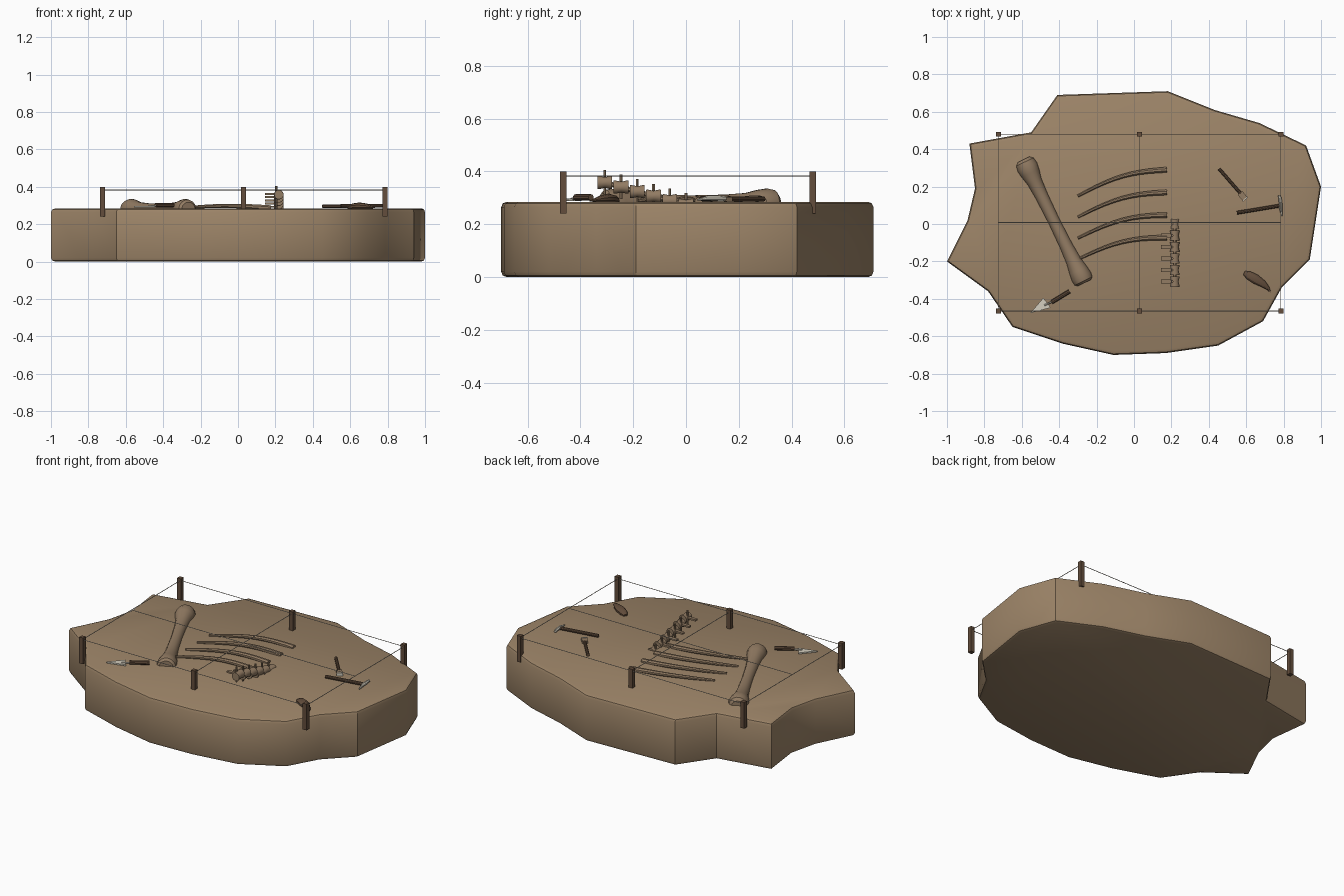
import bpy, bmesh, math
from mathutils import Vector, Matrix

if "Cube" in bpy.data.objects:
    bpy.data.objects.remove(bpy.data.objects["Cube"], do_unlink=True)

TOP = 0.285


def material(name, rgb):
    m = bpy.data.materials.new(name)
    m.use_nodes = True
    m.diffuse_color = (*rgb, 1)
    m.node_tree.nodes["Principled BSDF"].inputs["Base Color"].default_value = (*rgb, 1)
    return m


EARTH = material("earth", (0.34, 0.235, 0.14))
BONE = material("old_bone", (0.29, 0.20, 0.125))
WOOD = material("dark_wood", (0.125, 0.075, 0.045))
STEEL = material("pale_steel", (0.66, 0.62, 0.52))
STRING = material("pale_string", (0.55, 0.50, 0.42))


def finish(name, bm, mat, smooth=True):
    bmesh.ops.recalc_face_normals(bm, faces=bm.faces)
    mesh = bpy.data.meshes.new(name)
    bm.to_mesh(mesh)
    bm.free()
    obj = bpy.data.objects.new(name, mesh)
    bpy.context.collection.objects.link(obj)
    mesh.materials.append(mat)
    if smooth:
        bpy.ops.object.select_all(action='DESELECT')
        obj.select_set(True)
        bpy.context.view_layer.objects.active = obj
        bpy.ops.object.shade_smooth_by_angle(angle=math.radians(30))
    return obj


def tube(bm, path, radii, sides=12, flat=1.0):
    """Sweep a round section along a path; flat squashes it in height."""
    pts = [Vector(p) for p in path]
    rings = []
    for i, p in enumerate(pts):
        t = (pts[min(i + 1, len(pts) - 1)] - pts[max(i - 1, 0)]).normalized()
        ref = Vector((0, 0, 1)) if abs(t.z) < 0.9 else Vector((1, 0, 0))
        u = t.cross(ref).normalized()
        w = u.cross(t) * flat
        angles = [math.tau * (k + 0.5) / sides for k in range(sides)]
        rings.append([bm.verts.new(p + radii[i] * (u * math.cos(a) + w * math.sin(a)))
                      for a in angles])
    for a, b in zip(rings, rings[1:]):
        for k in range(sides):
            n = (k + 1) % sides
            bm.faces.new((a[k], a[n], b[n], b[k]))
    bm.faces.new(rings[0])
    bm.faces.new(rings[-1])


def box(bm, center, size, angle=0.0):
    m = (Matrix.Translation(center) @ Matrix.Rotation(angle, 4, 'Z')
         @ Matrix.Diagonal((*size, 1)))
    bmesh.ops.create_cube(bm, size=1, matrix=m)


def rod(name, a, b, ra, rb, mat, sides=10):
    bm = bmesh.new()
    tube(bm, [a, b], [ra, rb], sides)
    return finish(name, bm, mat)


def prism(bm, outline, z0, z1):
    face = bm.faces.new([bm.verts.new((x, y, z0)) for x, y in outline])
    ext = bmesh.ops.extrude_face_region(bm, geom=[face])
    verts = [v for v in ext["geom"] if isinstance(v, bmesh.types.BMVert)]
    bmesh.ops.translate(bm, verts=verts, vec=(0, 0, z1 - z0))


# Ground slab with an irregular rim and softened edges
outline = [(-.41, .69), (.18, .71), (.43, .61), (.67, .54), (.92, .42), (1, .2),
           (.94, -.19), (.79, -.34), (.69, -.52), (.45, -.65), (.17, -.69),
           (-.11, -.7), (-.38, -.64), (-.65, -.55), (-.78, -.36), (-1, -.2),
           (-.89, .02), (-.85, .19), (-.88, .43), (-.55, .49)]
bm = bmesh.new()
prism(bm, outline, 0, TOP)
rim = [e for e in bm.edges if abs(e.verts[0].co.z - e.verts[1].co.z) < 0.01]
bmesh.ops.bevel(bm, geom=rim, offset=0.02, segments=2, profile=0.5, affect='EDGES')
finish("ground_slab", bm, EARTH)

# Survey stakes and strings
XS, YS = (-0.725, 0.03, 0.785), (-0.465, 0.48)
for x in XS:
    for y in YS:
        bm = bmesh.new()
        box(bm, (x, y, 0.32), (0.026, 0.026, 0.16))
        finish("stake", bm, WOOD, False)
    rod("cross_string", (x, YS[0], 0.383), (x, YS[1], 0.383), .002, .002, STRING, 6)
for y in (YS[0], 0.008, YS[1]):
    rod("long_string", (XS[0], y, 0.383), (XS[2], y, 0.383), .002, .002, STRING, 6)

# Leg bone: slim shaft with two swollen ends
a, b = Vector((-0.59, 0.345, 0.278)), Vector((-0.265, -0.315, 0.278))
profile = [(0, .035), (.02, .052), (.06, .058), (.11, .053), (.18, .041), (.3, .035),
           (.5, .032), (.7, .035), (.82, .041), (.9, .052), (.95, .057), (.985, .053),
           (1, .04)]
bm = bmesh.new()
tube(bm, [a.lerp(b, t) for t, r in profile], [r for t, r in profile], 16)
finish("leg_bone", bm, BONE)

# Four curved ribs, thin at the left end
for i in range(4):
    path, radii = [], []
    for k in range(11):
        t = k / 10
        y = 0.15 - 0.113 * i + 0.14 * t - 0.008 * i * t + 0.035 * math.sin(math.pi * t)
        path.append((-0.3 + 0.475 * t, y, 0.286 + 0.012 * math.sin(math.pi * t)))
        radii.append(0.008 + 0.008 * t)
    bm = bmesh.new()
    tube(bm, path, radii, 8)
    finish("rib", bm, BONE)

# Row of vertebrae climbing towards the front
for i in range(6):
    y, z = 0.0 - 0.0615 * i, 0.272 + 0.0172 * i
    bm = bmesh.new()
    tube(bm, [(0.218, y + s * 0.028, z) for s in (-1, -.8, 0, .8, 1)],
         [.025, .026, .021, .026, .025], 12)
    tube(bm, [(0.205, y, z - 0.045), (0.205, y, z + 0.047)], [.006, .006], 6)
    if i:
        box(bm, (0.175, y, z + 0.004), (0.06, 0.02, 0.01))
        tube(bm, [(0.218, y, z), (0.218, y + 0.0615, z - 0.017)], [.01, .01], 8)
    finish("vertebra", bm, BONE)

# Curved claw
bm = bmesh.new()
tube(bm, [(.59, -.262, .288), (.615, -.275, .293), (.65, -.295, .296),
          (.69, -.32, .295), (.715, -.342, .292), (.73, -.365, .288)],
     [.012, .024, .027, .02, .011, .002], 10, 0.75)
finish("claw", bm, WOOD)

# Trowel with a flat pointed blade
rod("trowel_handle", (-.345, -.36, .302), (-.44, -.418, .302), .012, .012, WOOD)
rod("trowel_neck", (-.43, -.412, .3), (-.48, -.435, .295), .005, .005, STEEL, 8)
bm = bmesh.new()
prism(bm, [(-.555, -.477), (-.445, -.447), (-.485, -.395)], 0.289, 0.297)
finish("trowel_blade", bm, STEEL, False)

# Brush with a small square head
rod("brush_handle", (.455, .295, .296), (.57, .163, .296), .009, .009, WOOD)
bm = bmesh.new()
box(bm, (.58, .15, .295), (.042, .032, .016), math.radians(-50))
finish("brush_head", bm, BONE, False)
bm = bmesh.new()
box(bm, (.594, .133, .295), (.006, .034, .018), math.radians(-50))
finish("brush_tip", bm, STEEL, False)

# Small pick hammer
rod("hammer_handle", (.55, .06, .298), (.785, .099, .298), .01, .01, WOOD)
bm = bmesh.new()
tube(bm, [(.778, .152, .298), (.783, .12, .3), (.785, .085, .3), (.79, .042, .292)],
     [.008, .01, .01, .003], 8)
finish("hammer_head", bm, STEEL)
